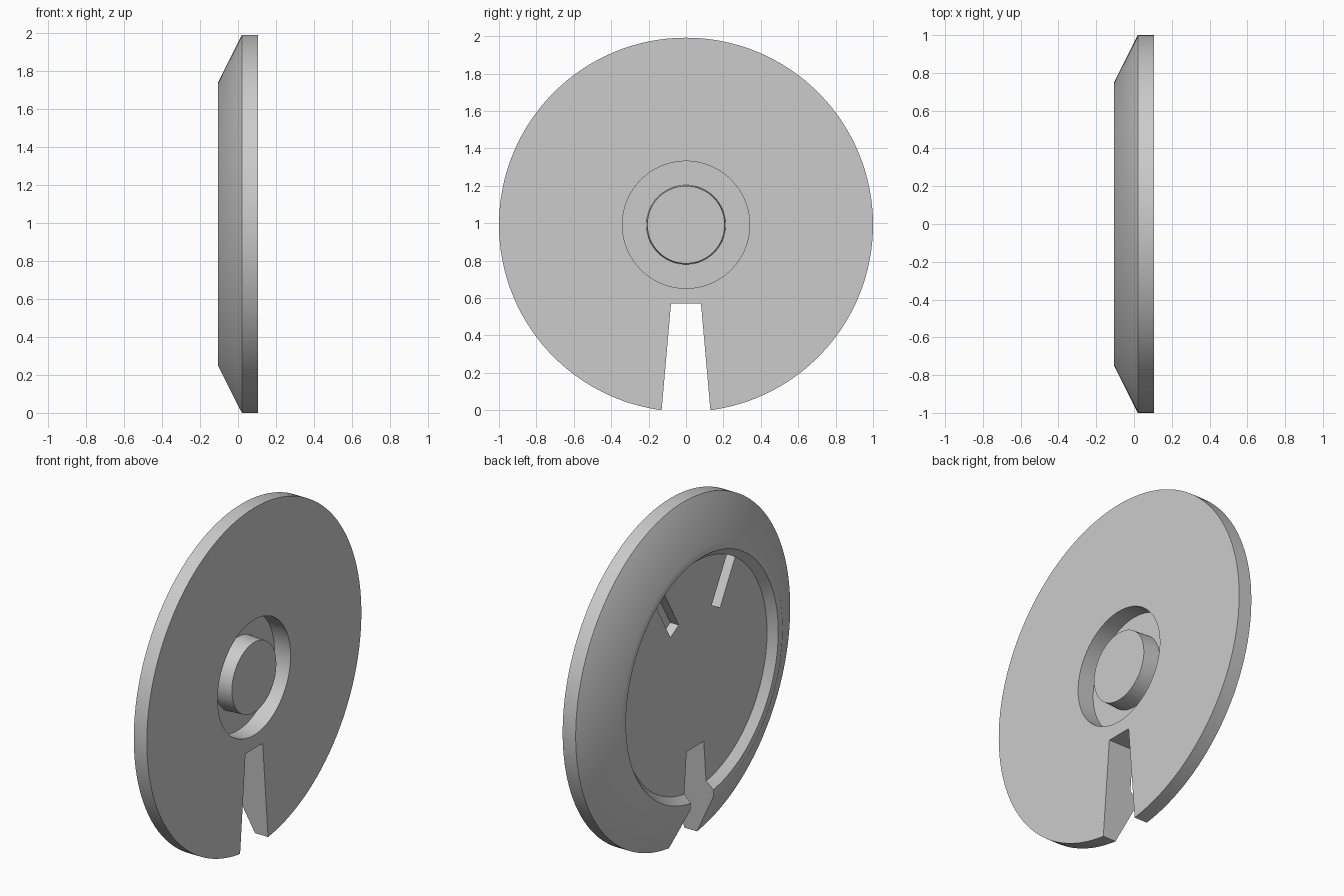
import bpy, bmesh
from math import radians, tau
from mathutils import Matrix, Vector

old = bpy.data.objects.get("Cube")
if old:
    bpy.data.objects.remove(old, do_unlink=True)

CENTRE_Z = 0.9915


def make_object(name, bm):
    bmesh.ops.recalc_face_normals(bm, faces=bm.faces)
    mesh = bpy.data.meshes.new(name)
    bm.to_mesh(mesh)
    bm.free()
    obj = bpy.data.objects.new(name, mesh)
    bpy.context.collection.objects.link(obj)
    return obj


def prism(name, outline, x0, x1, angle=0):
    """Extrude a (y, z) outline along x, turned about the disc axis."""
    bm = bmesh.new()
    face = bm.faces.new([bm.verts.new((x0, y, z)) for y, z in outline])
    ext = bmesh.ops.extrude_face_region(bm, geom=[face])["geom"]
    moved = [v for v in ext if isinstance(v, bmesh.types.BMVert)]
    bmesh.ops.translate(bm, verts=moved, vec=(x1 - x0, 0, 0))
    bm.transform(Matrix.Rotation(radians(angle), 4, 'X'))
    obj = make_object(name, bm)
    obj.location.z = CENTRE_Z
    obj.hide_render = True
    return obj


# Dished disc: (x, radius) section turned about the x axis
section = [
    (0.105, 0), (0.105, 0.207), (0.0, 0.212),      # central boss
    (0.0, 0.34), (0.105, 0.34),                    # ring recess
    (0.105, 1), (0.02, 1), (-0.105, 0.75),         # rim and cone
    (-0.105, 0.71), (-0.06, 0.67), (-0.06, 0),     # dished back
]
bm = bmesh.new()
verts = [bm.verts.new((x, 0, r)) for x, r in section]
edges = [bm.edges.new(pair) for pair in zip(verts, verts[1:])]
bmesh.ops.spin(bm, geom=verts + edges, cent=(0, 0, 0), axis=(1, 0, 0),
               angle=tau, steps=128, use_duplicate=False)
bmesh.ops.remove_doubles(bm, verts=bm.verts, dist=1e-4)
disc = make_object("slotted_disc", bm)
disc.location.z = CENTRE_Z

# Tapered notch at the bottom and two radial slots in the back
cutters = [prism("notch_cutter",
                 [(-0.08, -0.42), (0.08, -0.42), (0.14, -1.1), (-0.14, -1.1)],
                 -0.3, 0.3)]
slot = [(-0.045, 0.385), (0.045, 0.385), (0.045, 0.67), (-0.045, 0.67)]
for side in (-1, 1):
    cutters.append(prism("slot_cutter", slot, -0.08, -0.004, side * 30))

bpy.ops.object.select_all(action='DESELECT')
bpy.context.view_layer.objects.active = disc
disc.select_set(True)
for cutter in cutters:
    mod = disc.modifiers.new("cut", 'BOOLEAN')
    mod.operation = 'DIFFERENCE'
    mod.solver = 'EXACT'
    mod.object = cutter
    bpy.ops.object.modifier_apply(modifier=mod.name)
    bpy.data.objects.remove(cutter, do_unlink=True)

# Plain grey
grey = bpy.data.materials.new("light_grey")
grey.use_nodes = True
colour = (0.6, 0.6, 0.6, 1)
grey.diffuse_color = colour
grey.node_tree.nodes["Principled BSDF"].inputs["Base Color"].default_value = colour
disc.data.materials.clear()
disc.data.materials.append(grey)

bpy.ops.object.shade_smooth_by_angle(angle=radians(30))
